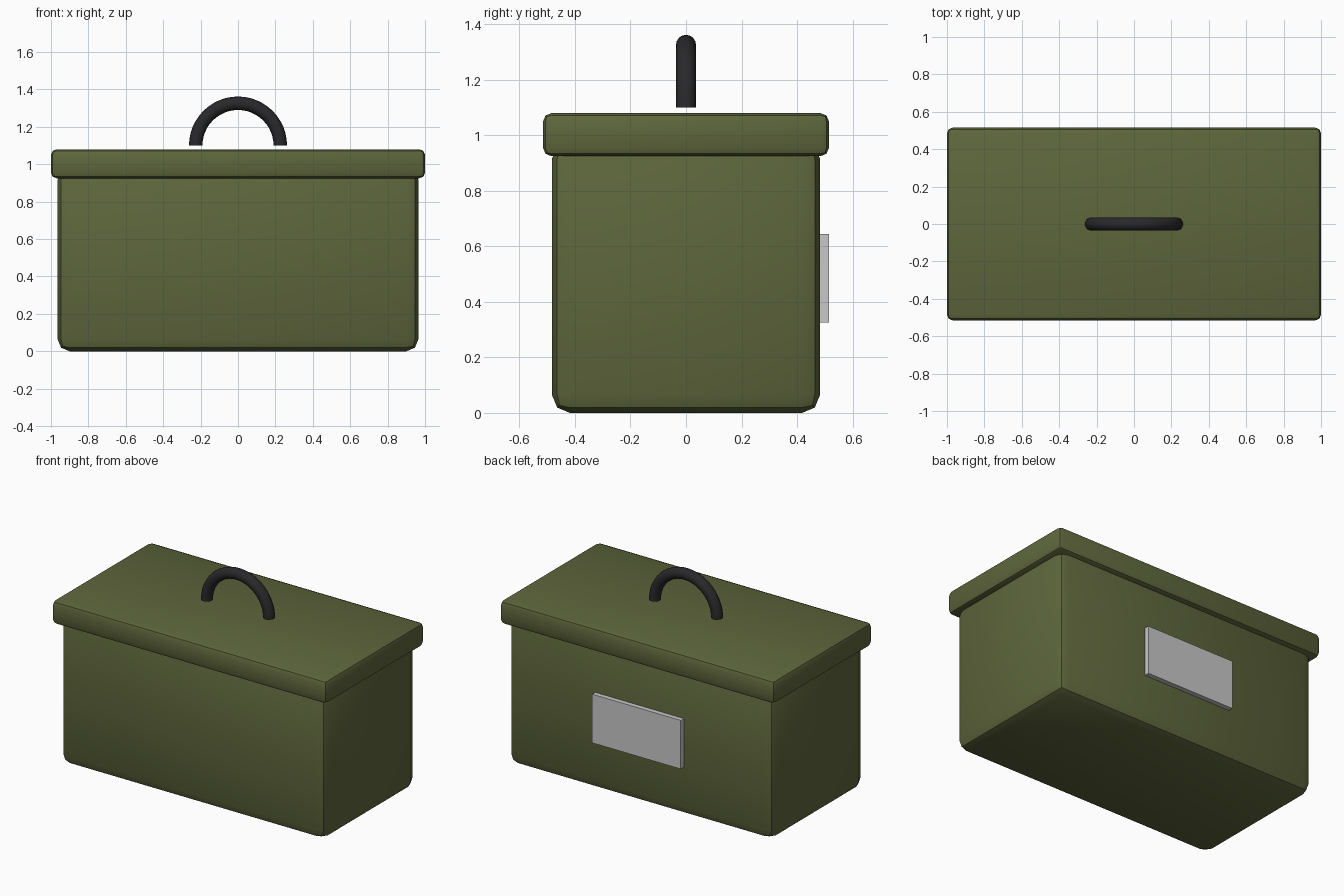
import bpy, bmesh, math
from mathutils import Vector

if "Cube" in bpy.data.objects:
    bpy.data.objects.remove(bpy.data.objects["Cube"])


def material(name, color):
    m = bpy.data.materials.new(name)
    m.diffuse_color = (*color, 1)
    m.use_nodes = True
    m.node_tree.nodes["Principled BSDF"].inputs["Base Color"].default_value = m.diffuse_color
    return m


olive = material("olive paint", (0.112, 0.133, 0.045))
black = material("black rubber", (0.022, 0.022, 0.024))
grey = material("light grey plate", (0.58, 0.58, 0.58))


def finish(bm, name, mat, smooth=True):
    bmesh.ops.recalc_face_normals(bm, faces=bm.faces)
    me = bpy.data.meshes.new(name)
    bm.to_mesh(me)
    bm.free()
    me.materials.append(mat)
    ob = bpy.data.objects.new(name, me)
    bpy.context.collection.objects.link(ob)
    if smooth:
        bpy.ops.object.select_all(action='DESELECT')
        ob.select_set(True)
        bpy.context.view_layer.objects.active = ob
        bpy.ops.object.shade_smooth_by_angle(angle=math.radians(35))
    return ob


def box(name, lo, hi, mat, bevel=0):
    lo, hi = Vector(lo), Vector(hi)
    bm = bmesh.new()
    bmesh.ops.create_cube(bm, size=1)
    bmesh.ops.scale(bm, vec=hi - lo, verts=bm.verts)
    bmesh.ops.translate(bm, vec=(lo + hi) / 2, verts=bm.verts)
    if bevel:
        bmesh.ops.bevel(bm, geom=bm.edges[:], offset=bevel, segments=2,
                        profile=0.5, affect='EDGES')
    return finish(bm, name, mat, smooth=bevel > 0)


# Box body, lid and label plate on the back
box("box_body", (-0.965, -0.483, 0), (0.965, 0.483, 0.98), olive, 0.065)
box("lid", (-1, -0.515, 0.925), (1, 0.515, 1.08), olive, 0.03)
box("label_plate", (-0.322, 0.475, 0.325), (0.322, 0.515, 0.645), grey)

# Handle: circle swept through a half turn, with closed ends
bm = bmesh.new()
ring = bmesh.ops.create_circle(bm, segments=16, radius=0.036)["verts"]
bmesh.ops.translate(bm, vec=(0.226, 0, 1.10), verts=ring)
bmesh.ops.spin(bm, geom=bm.verts[:] + bm.edges[:], cent=(0, 0, 1.10),
               axis=(0, -1, 0), angle=math.pi, steps=24)
if max(v.co.z for v in bm.verts) < 1.2:
    bmesh.ops.scale(bm, vec=(1, 1, -1), verts=bm.verts)
    bmesh.ops.translate(bm, vec=(0, 0, 2.20), verts=bm.verts)
bmesh.ops.holes_fill(bm, edges=[e for e in bm.edges if e.is_boundary], sides=0)
finish(bm, "handle", black)
